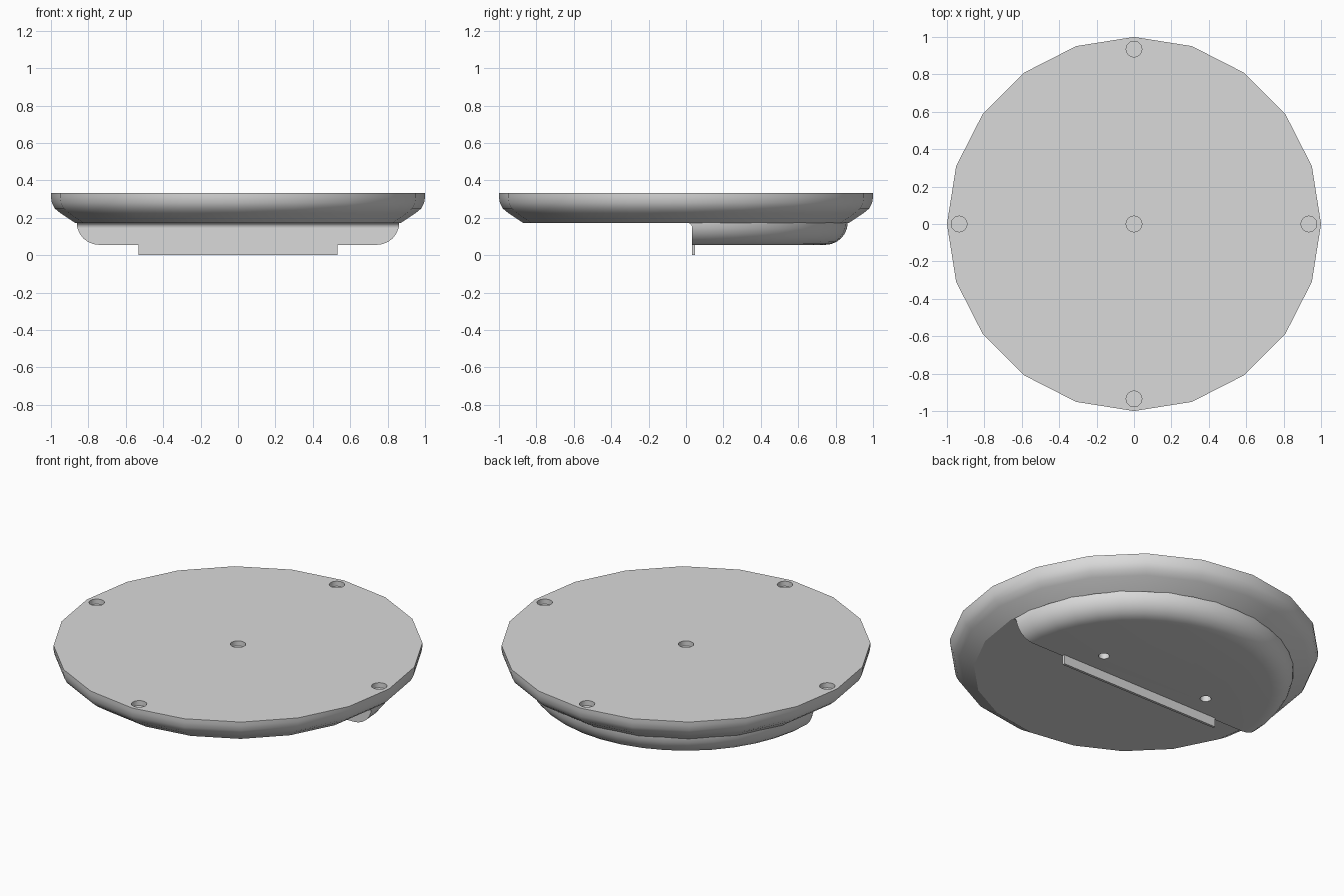
import bpy, bmesh, math
from mathutils import Matrix

cube = bpy.data.objects.get("Cube")
if cube:
    bpy.data.objects.remove(cube, do_unlink=True)

grey = bpy.data.materials.new("plain grey")
grey.use_nodes = True
colour = (0.7, 0.7, 0.7, 1)
grey.diffuse_color = colour
grey.node_tree.nodes["Principled BSDF"].inputs["Base Color"].default_value = colour


def finish(name, bm):
    bmesh.ops.recalc_face_normals(bm, faces=bm.faces)
    mesh = bpy.data.meshes.new(name)
    bm.to_mesh(mesh)
    bm.free()
    mesh.materials.append(grey)
    obj = bpy.data.objects.new(name, mesh)
    bpy.context.collection.objects.link(obj)
    return obj


def lathe(profile, sides):
    """Closed solid of revolution from (radius, height) points, bottom to top."""
    bm = bmesh.new()
    rings = []
    for r, z in profile:
        angles = [2 * math.pi * i / sides for i in range(sides)]
        rings.append([bm.verts.new((r * math.cos(a), r * math.sin(a), z)) for a in angles])
    for low, high in zip(rings, rings[1:]):
        for i in range(sides):
            j = (i + 1) % sides
            bm.faces.new((low[i], low[j], high[j], high[i]))
    bm.faces.new(rings[0][::-1])
    bm.faces.new(rings[-1])
    return bm


def extrude_x(name, profile, half_length):
    """Prism along x from (y, z) points."""
    bm = bmesh.new()
    face = bm.faces.new([bm.verts.new((-half_length, y, z)) for y, z in profile])
    moved = bmesh.ops.extrude_face_region(bm, geom=[face])["geom"]
    bmesh.ops.translate(bm, vec=(2 * half_length, 0, 0),
                        verts=[v for v in moved if isinstance(v, bmesh.types.BMVert)])
    return finish(name, bm)


def drill(obj, spots, radius, z_low, z_high):
    """Cut round blind holes into a solid."""
    bm = bmesh.new()
    for x, y in spots:
        bmesh.ops.create_cone(bm, cap_ends=True, segments=24, radius1=radius, radius2=radius,
                              depth=z_high - z_low,
                              matrix=Matrix.Translation((x, y, (z_low + z_high) / 2)))
    cutter = finish("hole_cutter", bm)
    cutter.hide_render = True
    mod = obj.modifiers.new("holes", 'BOOLEAN')
    mod.operation = 'DIFFERENCE'
    mod.solver = 'EXACT'
    mod.object = cutter
    bpy.context.view_layer.objects.active = obj
    bpy.ops.object.modifier_apply(modifier=mod.name)
    bpy.data.objects.remove(cutter, do_unlink=True)


def smooth(obj):
    bpy.ops.object.select_all(action='DESELECT')
    obj.select_set(True)
    bpy.context.view_layer.objects.active = obj
    bpy.ops.object.shade_smooth_by_angle(angle=math.radians(30))


BASE, TOP, FLOOR, FRONT = 0.172, 0.333, 0.055, 0.033

# Round plate with a flared rim and five shallow holes on top
plate = finish("round_plate", lathe([(0.87, BASE), (0.95, 0.225), (0.98, 0.25),
                                     (0.995, 0.28), (1, 0.31), (1, TOP)], 20))
drill(plate, [(0, 0), (0.935, 0), (-0.935, 0), (0, 0.935), (0, -0.935)], 0.042, TOP - 0.03, TOP + 0.05)
smooth(plate)

# Half bowl under the back of the plate, with a rounded lower edge
cx, cz, rad = 0.745, 0.175, 0.12
arc = [math.radians(a) for a in range(-90, 1, 15)]
bowl_bm = lathe([(cx + rad * math.cos(a), cz + rad * math.sin(a)) for a in arc]
                + [(cx + rad, BASE + 0.01)], 40)
cut = bmesh.ops.bisect_plane(bowl_bm, geom=bowl_bm.verts[:] + bowl_bm.edges[:] + bowl_bm.faces[:],
                             plane_co=(0, FRONT, 0), plane_no=(0, -1, 0), clear_outer=True)
rim = [e for e in cut["geom_cut"] if isinstance(e, bmesh.types.BMEdge)]
bmesh.ops.contextual_create(bowl_bm, geom=rim)
bowl = finish("half_bowl", bowl_bm)
drill(bowl, [(0.36, 0.175), (-0.36, 0.175)], 0.03, FLOOR - 0.05, FLOOR + 0.08)
smooth(bowl)

# Small concave fillet between the plate and the flat front of the bowl
r = 0.025
curve = [(FRONT - r + r * math.sin(t), BASE - r + r * math.cos(t))
         for t in (math.pi / 2 * i / 5 for i in range(6))]
fillet = extrude_x("front_fillet", curve + [(FRONT + 0.005, BASE - r), (FRONT + 0.005, BASE + 0.005),
                                            (FRONT - r, BASE + 0.005)], 0.86)
smooth(fillet)

# Thin tab hanging below the front of the bowl
extrude_x("bottom_tab", [(FRONT, 0), (FRONT + 0.015, 0), (FRONT + 0.015, FLOOR + 0.01),
                         (FRONT, FLOOR + 0.01)], 0.533)
